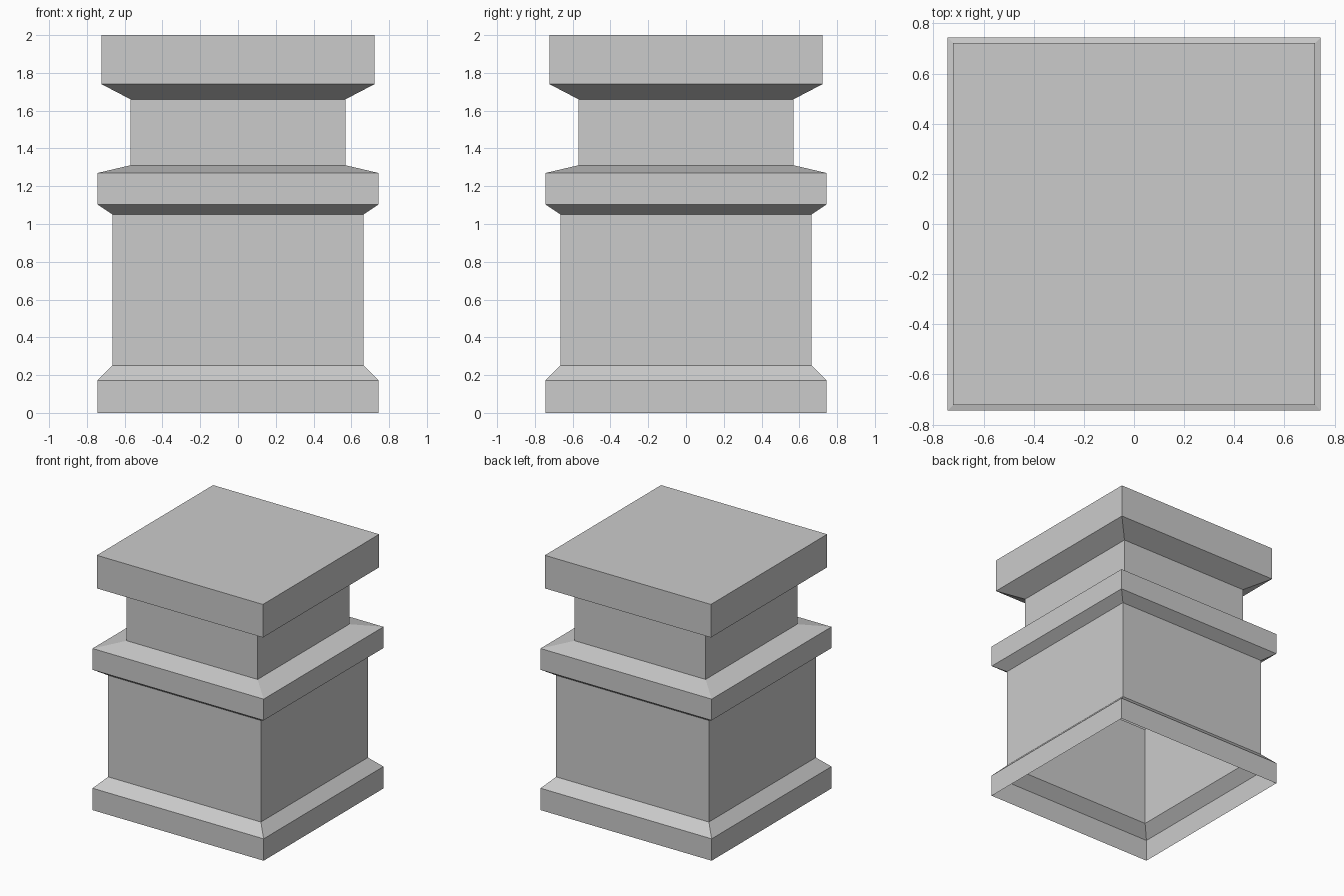
import bpy
import bmesh

cube = bpy.data.objects.get("Cube")
if cube:
    bpy.data.objects.remove(cube, do_unlink=True)

stone = bpy.data.materials.new("grey stone")
stone.use_nodes = True
colour = (0.6, 0.6, 0.6, 1)
stone.diffuse_color = colour
stone.node_tree.nodes["Principled BSDF"].inputs["Base Color"].default_value = colour


def square_shell(name, profile, capped=False):
    """Stack square rings of (half width, height) into an open shell."""
    bm = bmesh.new()
    corners = [(-1, -1), (1, -1), (1, 1), (-1, 1)]
    rings = [[bm.verts.new((x * w, y * w, z)) for x, y in corners]
             for w, z in profile]
    for low, high in zip(rings, rings[1:]):
        for i in range(4):
            j = (i + 1) % 4
            bm.faces.new((low[i], low[j], high[j], high[i]))
    if capped:
        bm.faces.new(rings[-1])
    mesh = bpy.data.meshes.new(name)
    bm.to_mesh(mesh)
    bm.free()
    mesh.materials.append(stone)
    obj = bpy.data.objects.new(name, mesh)
    bpy.context.collection.objects.link(obj)
    return obj


# Half widths shared by neighbouring parts
foot, shaft, neck, cap = 0.744, 0.664, 0.569, 0.722

# Plinth with a chamfered upper edge, open underneath
square_shell("plinth", [(foot, 0), (foot, 0.172), (shaft, 0.252)])
# Plain lower body
square_shell("lower_body", [(shaft, 0.252), (shaft, 1.05)])
# Projecting middle band
square_shell("middle_band", [(shaft, 1.05), (foot, 1.103), (foot, 1.27), (neck, 1.311)])
# Narrow upper neck
square_shell("neck", [(neck, 1.311), (neck, 1.66)])
# Flared capstone with a flat top
square_shell("capstone", [(neck, 1.66), (cap, 1.74), (cap, 2)], capped=True)
